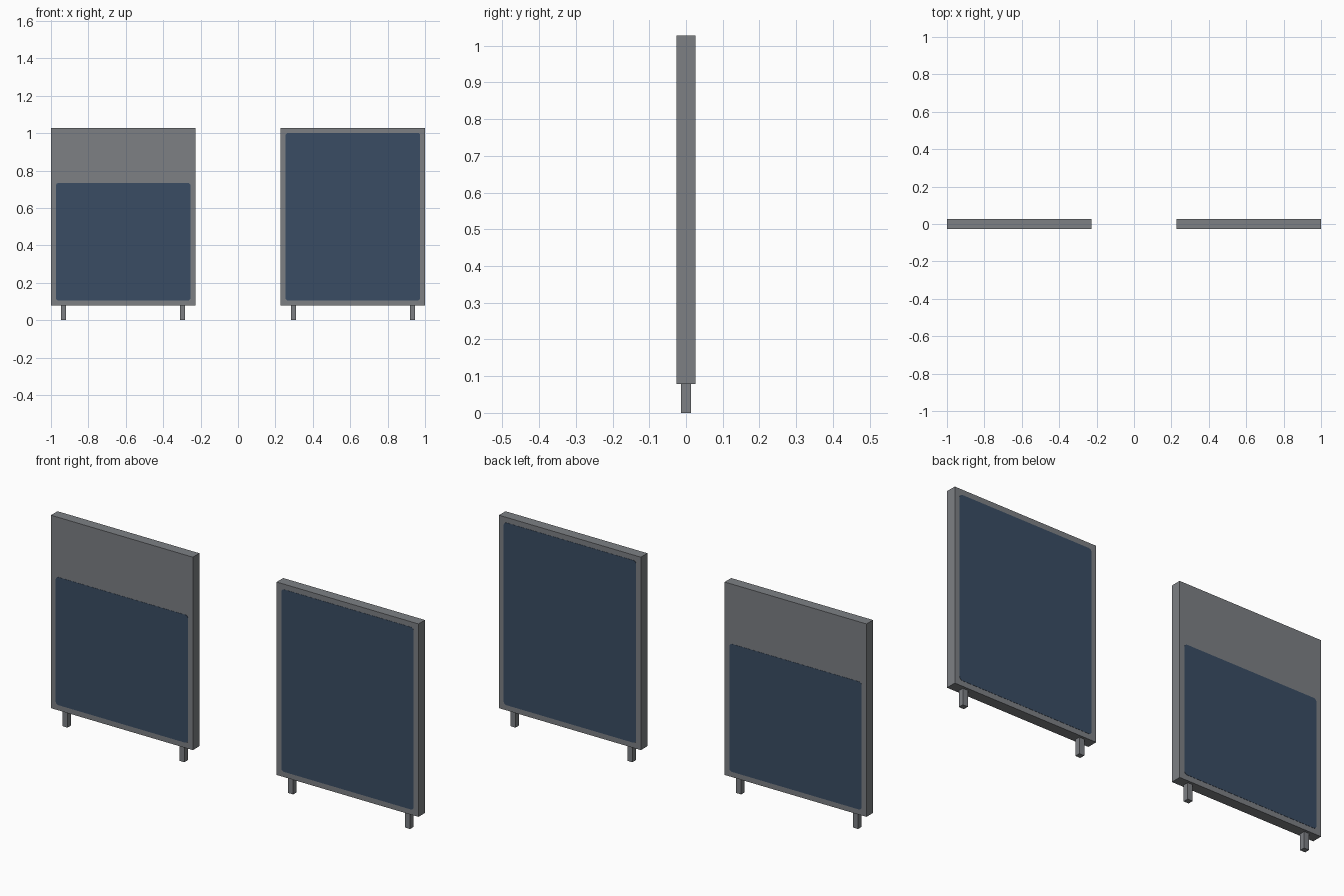
import bpy, bmesh, math

if "Cube" in bpy.data.objects:
    bpy.data.objects.remove(bpy.data.objects["Cube"])


def material(name, rgb):
    m = bpy.data.materials.new(name)
    m.diffuse_color = (*rgb, 1.0)
    m.use_nodes = True
    m.node_tree.nodes["Principled BSDF"].inputs["Base Color"].default_value = m.diffuse_color
    return m


GREY = material("frame grey", (0.205, 0.216, 0.231))
BLUE = material("panel blue", (0.042, 0.073, 0.127))


def finish(name, bm, mat):
    bmesh.ops.recalc_face_normals(bm, faces=bm.faces)
    me = bpy.data.meshes.new(name)
    bm.to_mesh(me)
    bm.free()
    me.materials.append(mat)
    ob = bpy.data.objects.new(name, me)
    bpy.context.collection.objects.link(ob)


def box(name, x0, x1, y0, y1, z0, z1, mat):
    bm = bmesh.new()
    bmesh.ops.create_cube(bm, size=1.0)
    for v in bm.verts:
        v.co.x = x1 if v.co.x > 0 else x0
        v.co.y = y1 if v.co.y > 0 else y0
        v.co.z = z1 if v.co.z > 0 else z0
    finish(name, bm, mat)


def rounded_plate(name, x0, x1, y0, y1, z0, z1, r, mat, steps=4):
    # rounded rectangle outline, extruded along y
    bm = bmesh.new()
    corners = [(x1 - r, z1 - r), (x0 + r, z1 - r), (x0 + r, z0 + r), (x1 - r, z0 + r)]
    verts = []
    for i, (cx, cz) in enumerate(corners):
        for k in range(steps + 1):
            a = (i + k / steps) * math.pi / 2
            verts.append(bm.verts.new((cx + r * math.cos(a), y0, cz + r * math.sin(a))))
    face = bm.faces.new(verts)
    ext = bmesh.ops.extrude_face_region(bm, geom=[face])
    for g in ext["geom"]:
        if isinstance(g, bmesh.types.BMVert):
            g.co.y = y1
    finish(name, bm, mat)


HALF_W, DEPTH, Z0, Z1 = 0.386, 0.0255, 0.079, 1.028
MARGIN, PLATE = 0.026, 0.001

for side, cx, blue_top in (("left", -0.614, 0.734), ("right", 0.614, 1.002)):
    # board
    box(f"{side}_board", cx - HALF_W, cx + HALF_W, -DEPTH, DEPTH, Z0, Z1, GREY)
    # short square legs
    for n, s in (("outer", -1), ("inner", 1)):
        lx = cx + s * 0.318 * (1 if cx < 0 else -1)
        box(f"{side}_{n}_leg", lx - 0.0135, lx + 0.0135, -0.0130, 0.0130, 0, Z0, GREY)
    # coloured panels on both faces
    for n, s in (("front", -1), ("back", 1)):
        ya, yb = sorted((s * (DEPTH - 0.0005), s * (DEPTH + PLATE)))
        rounded_plate(f"{side}_{n}_panel", cx - HALF_W + MARGIN, cx + HALF_W - MARGIN,
                      ya, yb, Z0 + MARGIN, blue_top, 0.015, BLUE)
